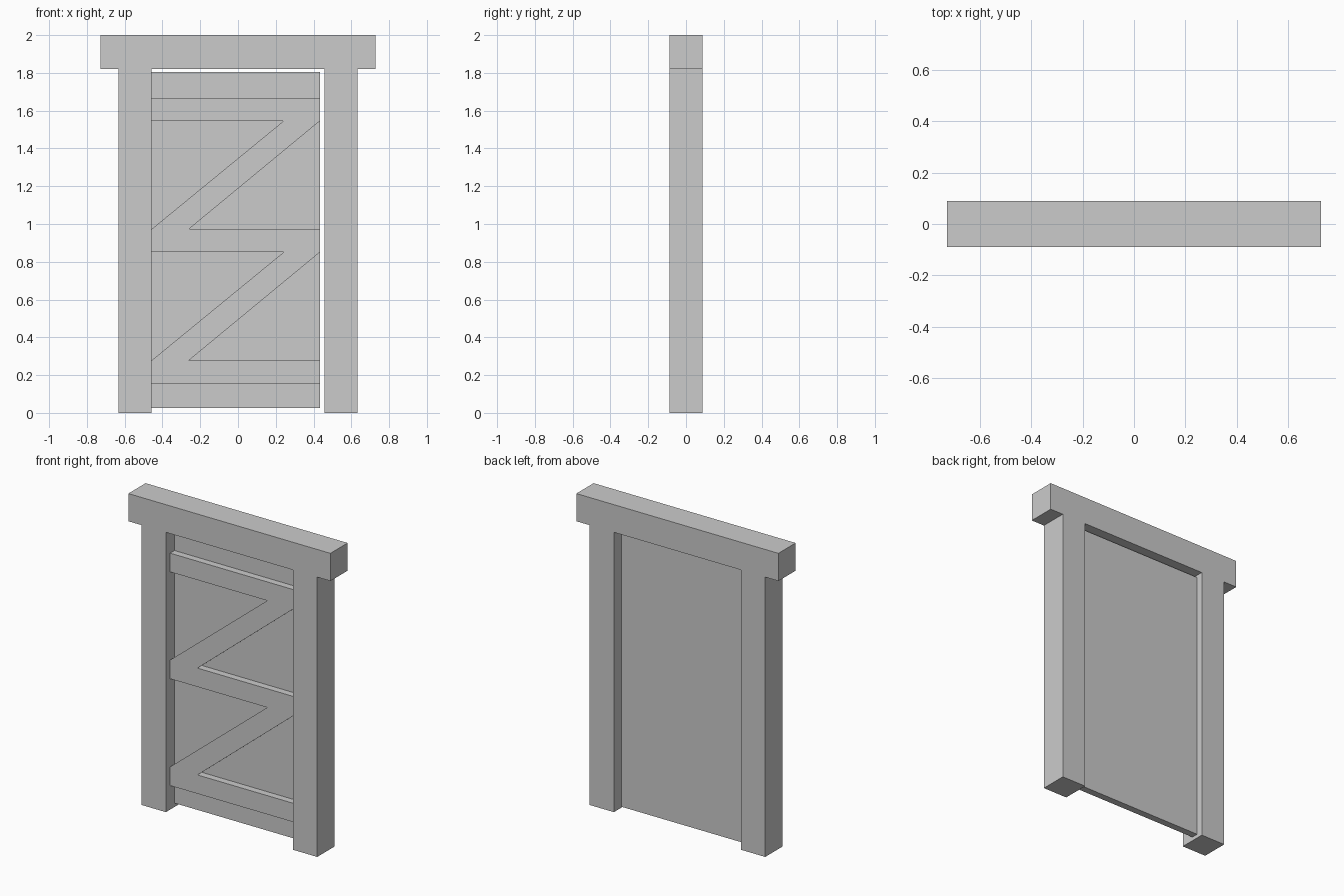
import bpy, bmesh

if "Cube" in bpy.data.objects:
    bpy.data.objects.remove(bpy.data.objects["Cube"])


def prism(name, outline, y0, y1):
    """Extrude an x-z outline from y0 to y1."""
    bm = bmesh.new()
    face = bm.faces.new([bm.verts.new((x, y0, z)) for x, z in outline])
    ext = bmesh.ops.extrude_face_region(bm, geom=[face])
    moved = [g for g in ext["geom"] if isinstance(g, bmesh.types.BMVert)]
    bmesh.ops.translate(bm, verts=moved, vec=(0, y1 - y0, 0))
    bmesh.ops.recalc_face_normals(bm, faces=bm.faces)
    mesh = bpy.data.meshes.new(name)
    bm.to_mesh(mesh)
    bm.free()
    ob = bpy.data.objects.new(name, mesh)
    bpy.context.collection.objects.link(ob)
    return ob


def rect(x0, x1, z0, z1):
    return [(x0, z0), (x1, z0), (x1, z1), (x0, z1)]


D = 0.0885             # half depth of the frame
L, R = -0.457, 0.434   # door edges: hinged left, small gap right
T = 0.045              # thickness of panel and of bracing

# Frame: lintel and two posts
prism("lintel", rect(-0.727, 0.727, 1.82, 2.0), -D, D)
prism("left_post", rect(-0.632, -0.457, 0, 1.82), -D, D)
prism("right_post", rect(0.457, 0.632, 0, 1.82), -D, D)

# Door panel
prism("door_panel", rect(L, R, 0.025, 1.805), 0, T)

# Bracing: three rails joined by two diagonals, one continuous outline
rails = [(1.546, 1.668), (0.851, 0.973), (0.156, 0.278)]
right_side, left_side = [], []
for i, (lo, hi) in enumerate(rails):
    first, last = i == 0, i == len(rails) - 1
    right_side += ([] if first else [(-0.26, hi)]) + [(R, hi), (R, lo)]
    left_side += [(L, hi), (L, lo)] + ([] if last else [(0.242, lo)])
prism("door_bracing", right_side + left_side[::-1], -T, 0)
